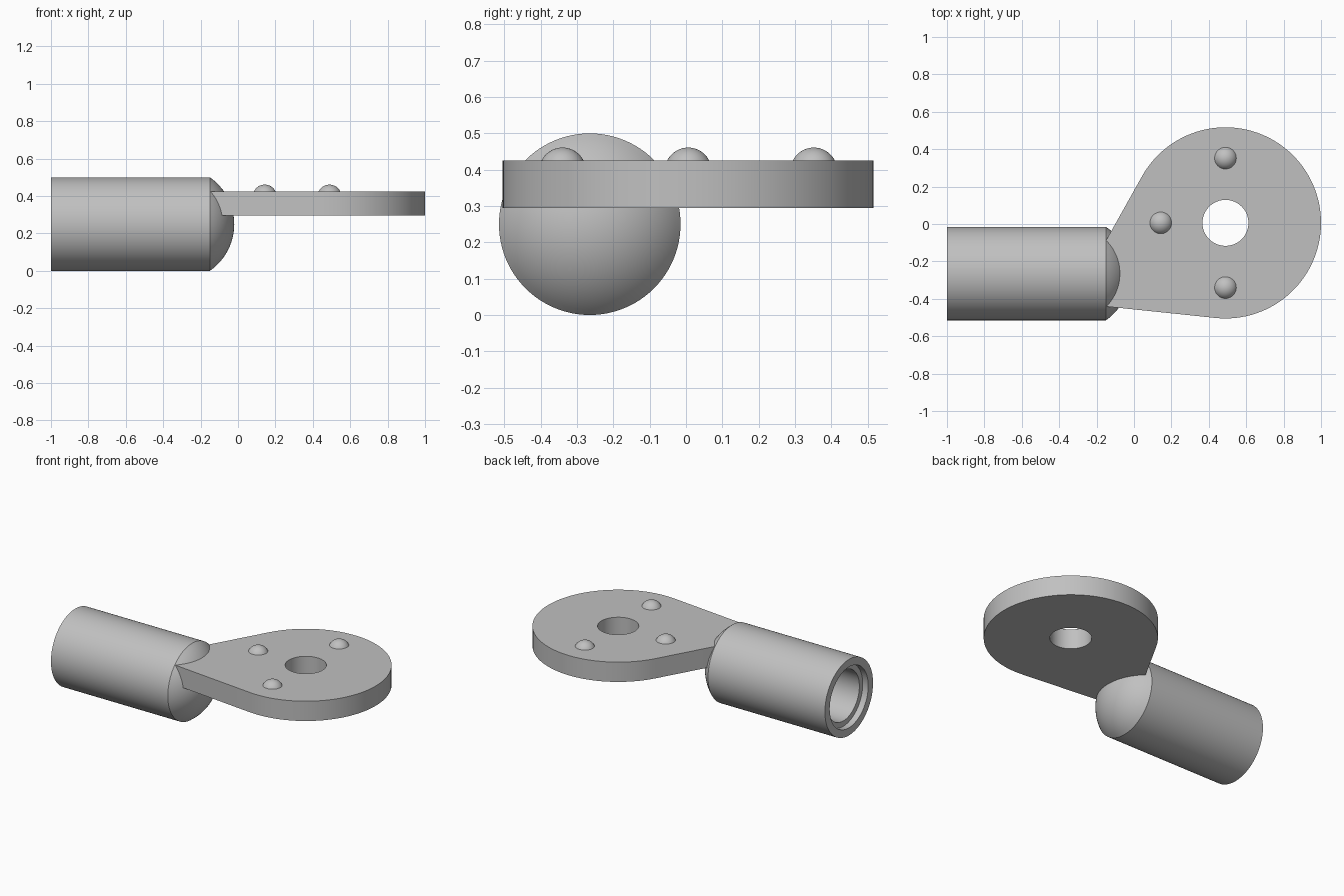
import bpy, bmesh, math
from mathutils import Vector

cube = bpy.data.objects.get("Cube")
if cube:
    bpy.data.objects.remove(cube, do_unlink=True)

grey = bpy.data.materials.new("metal_grey")
grey.use_nodes = True
COLOR = (0.53, 0.53, 0.53, 1)
grey.diffuse_color = COLOR
grey.node_tree.nodes["Principled BSDF"].inputs["Base Color"].default_value = COLOR


def finish(bm, name, location):
    bmesh.ops.recalc_face_normals(bm, faces=bm.faces)
    mesh = bpy.data.meshes.new(name)
    bm.to_mesh(mesh)
    bm.free()
    mesh.materials.append(grey)
    obj = bpy.data.objects.new(name, mesh)
    bpy.context.collection.objects.link(obj)
    obj.location = location
    bpy.ops.object.select_all(action='DESELECT')
    obj.select_set(True)
    bpy.context.view_layer.objects.active = obj
    bpy.ops.object.shade_smooth_by_angle(angle=math.radians(25))
    return obj


def cap(base_radius, height, start, steps):
    """Profile of a shallow dome, as (distance along axis, radius) from rim to tip."""
    R = (base_radius ** 2 + height ** 2) / (2 * height)
    half = math.asin(base_radius / R)
    angles = [half * (1 - i / steps) for i in range(steps + 1)]
    return [(start + height - R + R * math.cos(a), R * math.sin(a)) for a in angles]


def revolve(name, profile, along, out, location, steps):
    """Spin a profile around the axis 'along'."""
    bm = bmesh.new()
    along, out = Vector(along), Vector(out)
    verts = [bm.verts.new(along * d + out * r) for d, r in profile]
    edges = [bm.edges.new(pair) for pair in zip(verts, verts[1:])]
    bmesh.ops.spin(bm, geom=verts + edges, cent=(0, 0, 0), axis=along,
                   angle=math.tau, steps=steps, use_duplicate=False)
    bmesh.ops.remove_doubles(bm, verts=bm.verts, dist=0.0001)
    return finish(bm, name, location)


# Hollow barrel with a stepped mouth and a domed closed end
TUBE_R, TUBE_END = 0.25, -0.15
bore = [(-0.2, 0), (-0.2, 0.165), (-0.96, 0.165), (-0.96, 0.2), (-1, 0.2), (-1, TUBE_R)]
revolve("barrel", bore + cap(TUBE_R, 0.13, TUBE_END, 12),
        (1, 0, 0), (0, 0, 1), (0, -0.265, 0.25), 96)

# Teardrop plate: round end, straight tangent sides, round hole
CENTRE = Vector((0.489, 0.006))
PLATE_R, HOLE_R, BOTTOM, THICK = 0.511, 0.123, 0.295, 0.13
corners = [Vector((TUBE_END, -0.265 + s * 0.176)) for s in (-1, 1)]


def tangent_angle(corner, side):
    d = corner - CENTRE
    return math.atan2(d.y, d.x) % math.tau + side * math.acos(PLATE_R / d.length)


def arc(radius, start, end, count):
    return [CENTRE + radius * Vector((math.cos(a), math.sin(a)))
            for a in (start + (end - start) * i / count for i in range(count + 1))]


first = tangent_angle(corners[0], 1) - math.tau
last = tangent_angle(corners[1], -1)
outline = [corners[0]] + arc(PLATE_R, first, last, 80) + [corners[1]]
hole = arc(HOLE_R, 0, math.tau, 48)[:-1]

bm = bmesh.new()
edges = []
for loop in (outline, hole):
    vs = [bm.verts.new((p.x, p.y, 0)) for p in loop]
    edges += [bm.edges.new((v, vs[i - 1])) for i, v in enumerate(vs)]
bmesh.ops.triangle_fill(bm, edges=edges, use_beauty=True, use_dissolve=False)
region = bmesh.ops.extrude_face_region(bm, geom=bm.faces[:], use_keep_orig=True)
top = [g for g in region["geom"] if isinstance(g, bmesh.types.BMVert)]
bmesh.ops.translate(bm, verts=top, vec=(0, 0, THICK))
finish(bm, "plate", (0, 0, BOTTOM))

# Three low round studs around the hole
for label, quarter in (("back", 1), ("inner", 2), ("front", 3)):
    a = quarter * math.pi / 2
    spot = CENTRE + 0.346 * Vector((math.cos(a), math.sin(a)))
    revolve(label + "_stud", [(-0.01, 0.058)] + cap(0.058, 0.036, 0, 8),
            (0, 0, 1), (1, 0, 0), (spot.x, spot.y, BOTTOM + THICK), 40)
